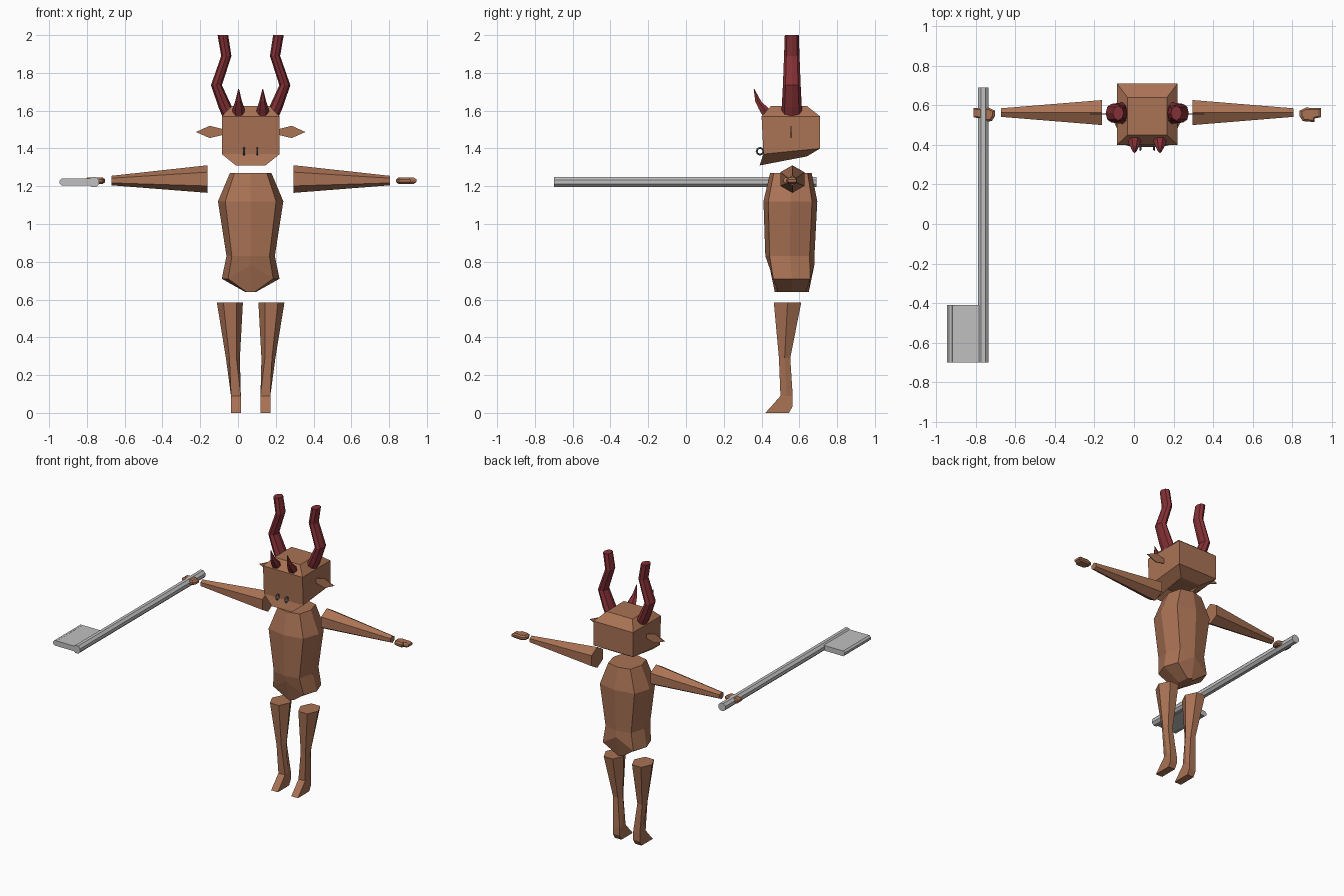
import bpy, bmesh, math
from mathutils import Vector

cube = bpy.data.objects.get("Cube")
if cube:
    bpy.data.objects.remove(cube, do_unlink=True)

CX, CY = 0.067, 0.56  # middle of the body


def material(name, color):
    m = bpy.data.materials.new(name)
    m.use_nodes = True
    m.diffuse_color = (*color, 1)
    m.node_tree.nodes["Principled BSDF"].inputs["Base Color"].default_value = (*color, 1)
    return m


SKIN = material("brown hide", (0.40, 0.17, 0.09))
HORN = material("dark red horn", (0.23, 0.03, 0.036))
METAL = material("grey metal", (0.53, 0.53, 0.53))
RING = material("slate nose ring", (0.13, 0.15, 0.18))


def loft(name, rings, mat):
    """Skin a list of equal point rings and cap both ends."""
    bm = bmesh.new()
    loops = [[bm.verts.new(p) for p in ring] for ring in rings]
    n = len(loops[0])
    for a, b in zip(loops, loops[1:]):
        for i in range(n):
            j = (i + 1) % n
            bm.faces.new((a[i], a[j], b[j], b[i]))
    bm.faces.new(loops[0])
    bm.faces.new(loops[-1])
    bmesh.ops.recalc_face_normals(bm, faces=bm.faces)
    mesh = bpy.data.meshes.new(name)
    bm.to_mesh(mesh)
    bm.free()
    mesh.materials.append(mat)
    obj = bpy.data.objects.new(name, mesh)
    bpy.context.collection.objects.link(obj)
    return obj


def oval(x, y, z, rx, ry, n=8):
    """Horizontal ring with a corner on the x axis."""
    return [(x + rx * math.cos(i * math.tau / n), y + ry * math.sin(i * math.tau / n), z)
            for i in range(n)]


def both(name, rings, mat):
    """Build a part on both sides of the body."""
    for side, s in (("left", 1), ("right", -1)):
        loft(f"{side}_{name}", [[(CX + s * x, y, z) for x, y, z in r] for r in rings], mat)


# Torso: eight-sided, with the lowest ring raised at front and back
levels = [(1.27, .11, .445, .665), (1.12, .173, .41, .695),
          (.83, .128, .42, .68), (.71, .153, .44, .68), (.64, .028, .47, .65)]
rings = [oval(CX, (f + b) / 2, z, w, (b - f) / 2) for z, w, f, b in levels]
for i in (2, 6):
    x, y, z = rings[3][i]
    rings[3][i] = (x, y, z + .075)
# widen the octagon so its diagonal corners are fuller
for r in rings:
    for i in (1, 3, 5, 7):
        x, y, z = r[i]
        r[i] = (CX + (x - CX) * 1.1, CY + (y - CY) * 1.15, z)
loft("torso", rings, SKIN)

# Head: boxy rings of half width, front y and z, back y and z
sections = [(.10, .45, 1.625, .64, 1.625), (.153, .40, 1.57, .71, 1.57),
            (.153, .41, 1.37, .71, 1.40), (.078, .39, 1.31, .64, 1.358),
            (.075, .46, 1.365, .62, 1.356)]
loft("head", [[(CX - w, f, zf), (CX + w, f, zf), (CX + w, b, zb), (CX - w, b, zb)]
              for w, f, zf, b, zb in sections], SKIN)

# Ears: thin leaf-shaped plates
leaf = [(.145, 1.472), (.217, 1.455), (.29, 1.487), (.217, 1.52), (.145, 1.502)]
both("ear", [[(x, y, z) for x, z in leaf] for y in (.552, .558)], SKIN)

# Large wavy horns
path = [(.105, 1.57, .045, .055), (.135, 1.62, .036, .053), (.181, 1.735, .029, .047),
        (.129, 1.89, .027, .041), (.147, 2.0, .028, .037)]
both("large_horn", [oval(x, CY, z, rx, ry) for x, z, rx, ry in path], HORN)

# Small curved brow horns
path = [(.435, 1.575, .035), (.412, 1.61, .031), (.382, 1.65, .018), (.36, 1.715, .002)]
both("brow_horn", [oval(.064, y, z, r, r, 6) for y, z, r in path], HORN)

# Nose rings
for side, s in (("left", 1), ("right", -1)):
    bpy.ops.mesh.primitive_torus_add(major_segments=8, minor_segments=4, major_radius=.018,
                                     minor_radius=.005, location=(CX + s * .035, .392, 1.385),
                                     rotation=(0, math.pi / 2, 0))
    bpy.context.object.name = f"{side}_nose_ring"
    bpy.context.object.data.materials.append(RING)

# Arms: six-sided tapers with a corner at the top
both("arm", [[(x, .563 + r * math.sin(i * math.tau / 6), z + r * math.cos(i * math.tau / 6))
              for i in range(6)] for x, z, r in ((.228, 1.238, .073), (.738, 1.23, .025))], SKIN)

# Hands: flat mitten with a thumb
hand = [(.77, .545), (.785, .52), (.845, .515), (.845, .533), (.878, .54),
        (.878, .585), (.80, .588), (.77, .573)]
mid = Vector((.82, .555))


def hand_ring(scale, z):
    return [(*(mid + (Vector(p) - mid) * scale), z) for p in hand]


both("hand", [hand_ring(.75, 1.213), hand_ring(1, 1.222),
              hand_ring(1, 1.236), hand_ring(.75, 1.246)], SKIN)

# Legs: six-sided, turning square at the hoof-like foot
leg_levels = [(.585, .11, .069, .465, .61), (.29, .094, .037, .492, .552),
              (.09, .078, .026, .50, .565), (.035, .078, .026, .452, .565),
              (0, .078, .026, .42, .545)]
rings = []
for z, x, w, f, b in leg_levels:
    k = .5 if z > .2 else .99
    m = (f + b) / 2
    rings.append([(x + w, m, z), (x + w * k, b, z), (x - w * k, b, z),
                  (x - w, m, z), (x - w * k, f, z), (x + w * k, f, z)])
both("leg", rings, SKIN)


# Axe: long octagonal shaft and a flat blade with a rounded edge
def rod(name, x, z, r, y0, y1):
    a = [i * math.tau / 8 + math.pi / 8 for i in range(8)]
    loft(name, [[(x + r * math.cos(t), y, z + r * math.sin(t)) for t in a]
                for y in (y0, y1)], METAL)


rod("axe_shaft", -.762, 1.222, .029, -.70, .69)
rod("axe_blade_edge", -.926, 1.222, .02, -.70, -.41)
loft("axe_blade", [[(-.926, y, 1.204), (-.762, y, 1.204), (-.762, y, 1.24), (-.926, y, 1.24)]
                   for y in (-.70, -.41)], METAL)
